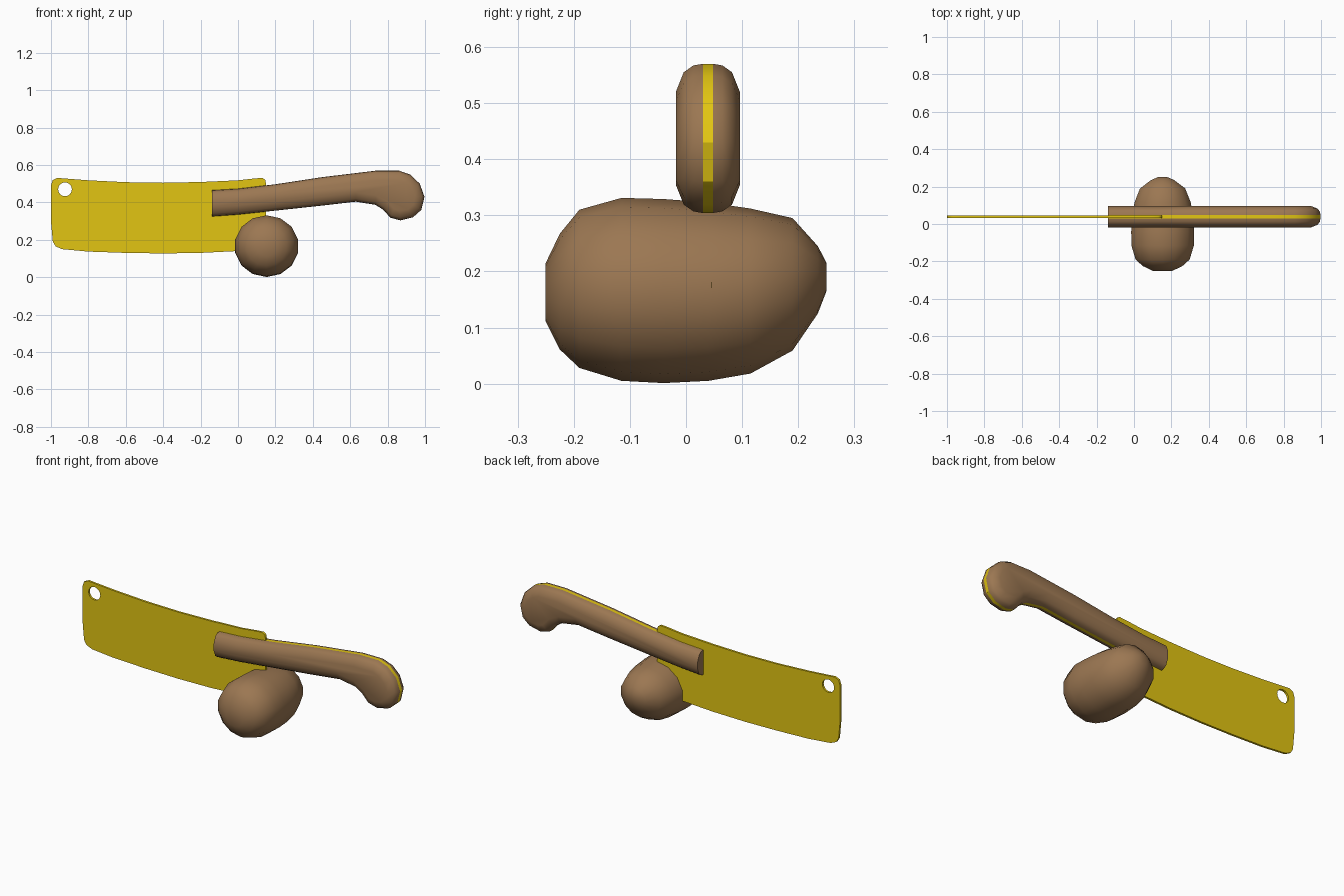
import bpy, bmesh, math
from mathutils import Vector

if "Cube" in bpy.data.objects:
    bpy.data.objects.remove(bpy.data.objects["Cube"])


def material(name, rgb):
    m = bpy.data.materials.new(name)
    m.diffuse_color = (*rgb, 1)
    m.use_nodes = True
    m.node_tree.nodes["Principled BSDF"].inputs["Base Color"].default_value = m.diffuse_color
    return m


GOLD = material("golden metal", (0.76, 0.56, 0.006))
WOOD = material("brown wood", (0.33, 0.185, 0.085))
MID_Y = 0.039  # centre plane of the cleaver


def loft(name, rings, mat, angle):
    """Skin a list of equally long point rings and cap both ends."""
    bm = bmesh.new()
    loops = [[bm.verts.new(p) for p in ring] for ring in rings]
    n = len(loops[0])
    for a, b in zip(loops, loops[1:]):
        for i in range(n):
            bm.faces.new((a[i], a[(i + 1) % n], b[(i + 1) % n], b[i]))
    bm.faces.new(loops[0])
    bm.faces.new(loops[-1])
    bmesh.ops.recalc_face_normals(bm, faces=bm.faces)
    mesh = bpy.data.meshes.new(name)
    bm.to_mesh(mesh)
    bm.free()
    mesh.materials.append(mat)
    ob = bpy.data.objects.new(name, mesh)
    bpy.context.collection.objects.link(ob)
    bpy.ops.object.select_all(action='DESELECT')
    ob.select_set(True)
    bpy.context.view_layer.objects.active = ob
    bpy.ops.object.shade_smooth_by_angle(angle=math.radians(angle))
    return ob


# Blade: curved outline with a punched hanging hole
top = [(-0.965, 0.531), (-0.93, 0.528), (-0.8, 0.518), (-0.6, 0.508), (-0.4, 0.505),
       (-0.2, 0.509), (0, 0.518), (0.09, 0.528), (0.13, 0.531)]
right = [(0.145, 0.522), (0.15, 0.5), (0.15, 0.17), (0.14, 0.155)]
bottom = [(0.1, 0.148), (0, 0.14), (-0.2, 0.13), (-0.4, 0.127), (-0.6, 0.13),
          (-0.8, 0.137), (-0.94, 0.15)]
left = [(-0.975, 0.165), (-0.99, 0.19), (-1.0, 0.3), (-1.0, 0.49), (-0.99, 0.52)]
curve = bpy.data.curves.new("blade", 'CURVE')
curve.dimensions = '2D'
curve.fill_mode = 'BOTH'
curve.extrude = 0.006
hole = [(-0.925 + 0.037 * math.cos(a), 0.47 + 0.037 * math.sin(a))
        for a in (i * math.tau / 16 for i in range(16))]
for pts in (top + right + bottom + left, hole):
    s = curve.splines.new('POLY')
    s.points.add(len(pts) - 1)
    for p, (x, z) in zip(s.points, pts):
        p.co = (x, z, 0, 1)
    s.use_cyclic_u = True
curve.materials.append(GOLD)
blade = bpy.data.objects.new("blade", curve)
blade.location.y = MID_Y
blade.rotation_euler.x = math.pi / 2
bpy.context.collection.objects.link(blade)
bpy.context.view_layer.objects.active = blade
blade.select_set(True)
bpy.ops.object.convert(target='MESH')

# Handle: outline points, each paired with the spine point it is rounded toward
HEAD = (0.862, 0.436)
outline = [(-0.14, 0.465, (-0.14, 0.395)), (0, 0.473, (0, 0.404)),
           (0.2, 0.497, (0.2, 0.426)), (0.45, 0.535, (0.45, 0.459)),
           (0.74, 0.57, (0.74, 0.48)), (0.86, 0.57, HEAD), (0.92, 0.549, HEAD),
           (0.972, 0.5, HEAD), (0.997, 0.43, HEAD), (0.98, 0.36, HEAD),
           (0.935, 0.32, HEAD), (0.868, 0.304, HEAD), (0.815, 0.318, HEAD),
           (0.775, 0.362, (0.82, 0.46)), (0.735, 0.387, (0.74, 0.48)),
           (0.63, 0.404, (0.63, 0.475)), (0.45, 0.383, (0.45, 0.459)),
           (0.2, 0.356, (0.2, 0.426)), (0, 0.335, (0, 0.404)),
           (-0.14, 0.325, (-0.14, 0.395))]


def handle_ring(offset, inset):
    ring = []
    for x, z, spine in outline:
        p, s = Vector((x, z)), Vector(spine)
        q = p + (s - p).normalized() * inset
        ring.append((q.x, MID_Y + offset, q.y))
    return ring


loft("tang", [handle_ring(d, 0) for d in (-0.009, 0.009)], GOLD, 30)
for name, side in (("front_handle_scale", -1), ("back_handle_scale", 1)):
    loft(name, [handle_ring(side * d, i) for d, i in
                ((0.009, 0), (0.026, 0.003), (0.043, 0.015), (0.057, 0.05))], WOOD, 50)

# Rounded wooden log lying across the blade: y, radius, centre height
log = [(-0.25, 0.052, 0.163), (-0.225, 0.103, 0.164), (-0.19, 0.141, 0.169),
       (-0.115, 0.163, 0.168), (-0.04, 0.164, 0.165), (0.04, 0.159, 0.164),
       (0.115, 0.147, 0.165), (0.19, 0.118, 0.177), (0.235, 0.06, 0.185),
       (0.25, 0.026, 0.19)]
loft("log", [[(0.153 + 1.05 * r * math.cos(a), y, cz + r * math.sin(a))
              for a in ((i + 0.5) * math.tau / 14 for i in range(14))]
             for y, r, cz in log], WOOD, 50)
